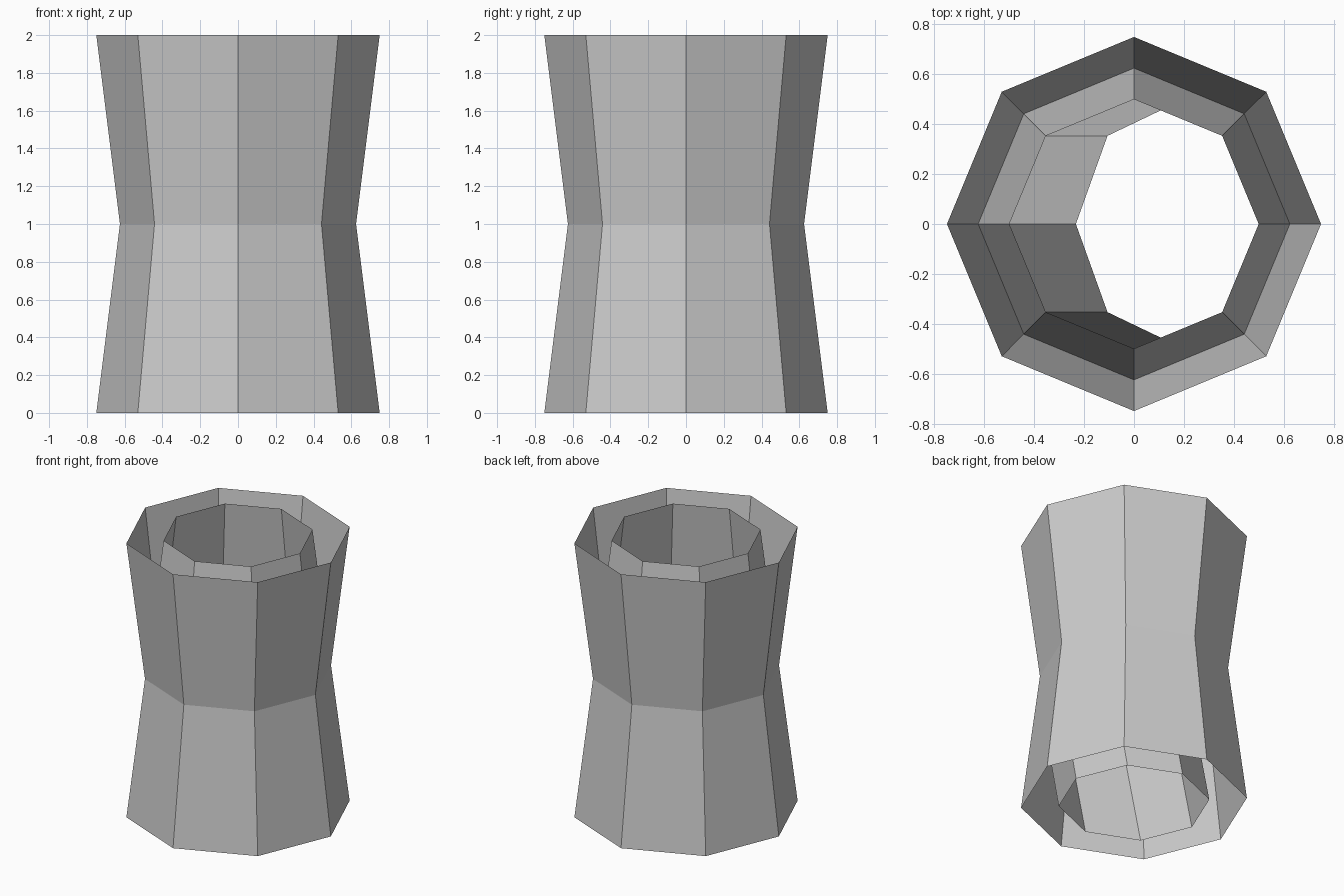
import bpy
from math import cos, sin, pi, radians
from mathutils import Matrix, Vector

if "Cube" in bpy.data.objects:
    bpy.data.objects.remove(bpy.data.objects["Cube"])

SIDES = 8


def ring(radius, z, x=0.0, tilt=0.0):
    """Octagonal ring, optionally shifted in x and tilted about y."""
    place = Matrix.Translation((x, 0, z)) @ Matrix.Rotation(radians(tilt), 4, 'Y')
    return [place @ Vector((radius * cos(2 * pi * i / SIDES),
                            radius * sin(2 * pi * i / SIDES), 0))
            for i in range(SIDES)]


def open_tube(name, rings):
    """Skin a stack of rings into an open, flat-faced tube."""
    verts = [v for r in rings for v in r]
    faces = []
    for k in range(len(rings) - 1):
        for i in range(SIDES):
            j = (i + 1) % SIDES
            a, b = k * SIDES, (k + 1) * SIDES
            faces.append((a + i, a + j, b + j, b + i))
    mesh = bpy.data.meshes.new(name)
    mesh.from_pydata(verts, [], faces)
    obj = bpy.data.objects.new(name, mesh)
    bpy.context.collection.objects.link(obj)
    return obj


# Waisted outer shell
open_tube("outer_shell", [ring(0.75, 0), ring(0.625, 1), ring(0.75, 2)])

# Upper inner sleeve, flaring down to meet the waist
open_tube("upper_sleeve", [ring(0.625, 1), ring(0.5, 2)])

# Lower inner pipe, leaning to the right with a tilted open end
open_tube("lower_pipe", [ring(0.5, 0), ring(0.5, 0.88, x=0.2, tilt=30)])
